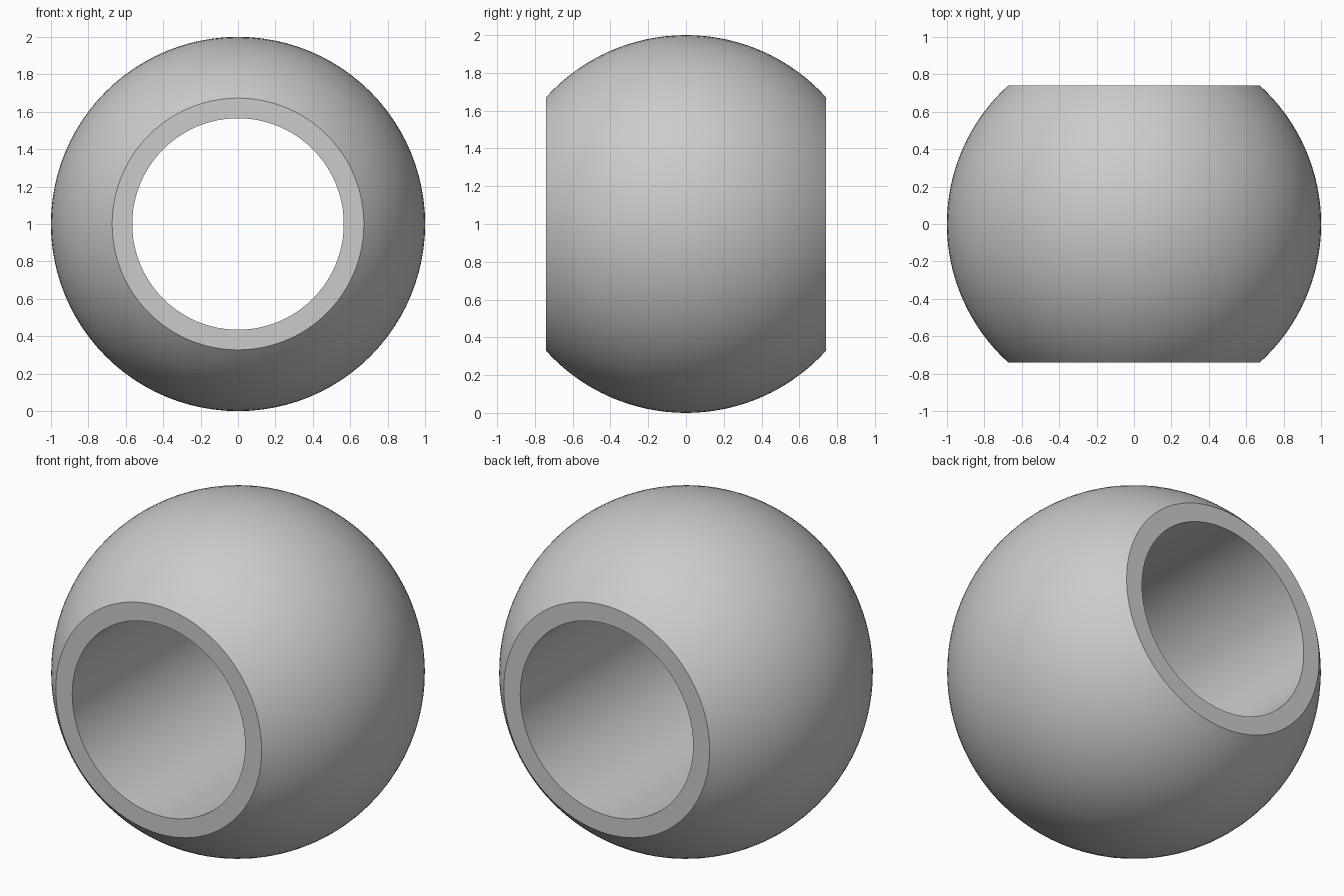
import bpy, bmesh, math
from mathutils import Matrix, Vector

cube = bpy.data.objects.get("Cube")
if cube:
    bpy.data.objects.remove(cube, do_unlink=True)

HALF_WIDTH = 0.74   # flat ends at y = +-HALF_WIDTH
BORE = 0.565        # radius of the through hole
SEGMENTS, ARC_STEPS = 96, 32

# Plain grey
grey = bpy.data.materials.new("grey")
grey.use_nodes = True
colour = (0.6, 0.6, 0.6, 1)
grey.diffuse_color = colour
grey.node_tree.nodes["Principled BSDF"].inputs["Base Color"].default_value = colour

# Closed half section: spherical arc, flat rims and straight bore
limit = math.asin(HALF_WIDTH)
angles = [limit * (2 * i / ARC_STEPS - 1) for i in range(ARC_STEPS + 1)]
section = [Vector((math.cos(a), math.sin(a), 0)) for a in angles]
section += [Vector((BORE, HALF_WIDTH, 0)), Vector((BORE, -HALF_WIDTH, 0))]

# Turn the section around the y axis
bm = bmesh.new()
rings = []
for s in range(SEGMENTS):
    turn = Matrix.Rotation(math.tau * s / SEGMENTS, 3, 'Y')
    rings.append([bm.verts.new(turn @ p) for p in section])
for s, ring in enumerate(rings):
    following = rings[(s + 1) % SEGMENTS]
    for i in range(len(section)):
        j = (i + 1) % len(section)
        bm.faces.new((ring[i], ring[j], following[j], following[i]))
bmesh.ops.recalc_face_normals(bm, faces=bm.faces)

mesh = bpy.data.meshes.new("bored_ball")
bm.to_mesh(mesh)
bm.free()
mesh.materials.append(grey)
ball = bpy.data.objects.new("bored_ball", mesh)
ball.location.z = 1
bpy.context.collection.objects.link(ball)

# Smooth surfaces with crisp rims
bpy.ops.object.select_all(action='DESELECT')
ball.select_set(True)
bpy.context.view_layer.objects.active = ball
bpy.ops.object.shade_smooth_by_angle(angle=math.radians(30))
